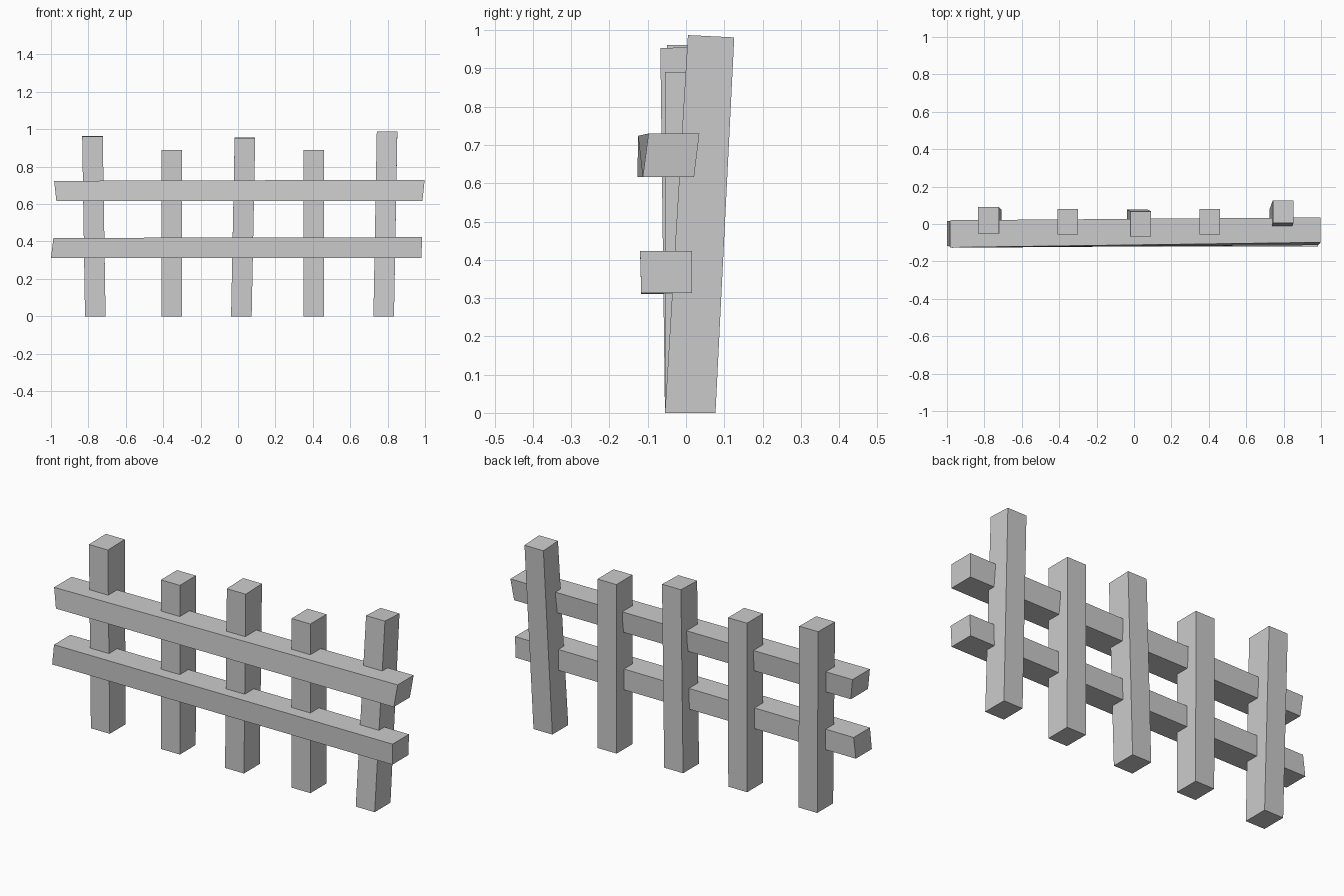
import bpy, bmesh
from mathutils import Vector

if "Cube" in bpy.data.objects:
    bpy.data.objects.remove(bpy.data.objects["Cube"])


def bar(name, start, end):
    """Four-sided bar lofted between two end loops of corners."""
    bm = bmesh.new()
    a = [bm.verts.new(Vector(p)) for p in start]
    b = [bm.verts.new(Vector(p)) for p in end]
    bm.faces.new(a)
    bm.faces.new(b)
    for i in range(4):
        j = (i + 1) % 4
        bm.faces.new((a[i], a[j], b[j], b[i]))
    bmesh.ops.recalc_face_normals(bm, faces=bm.faces)
    mesh = bpy.data.meshes.new(name)
    bm.to_mesh(mesh)
    bm.free()
    obj = bpy.data.objects.new(name, mesh)
    bpy.context.collection.objects.link(obj)
    return obj


def post(name, x, lean_x, y_front, y_back, z_front, z_back):
    w = 0.055
    t = x + lean_x
    bar(name,
        [(x - w, -0.055, 0), (x + w, -0.055, 0), (x + w, 0.077, 0), (x - w, 0.077, 0)],
        [(t - w, y_front, z_front), (t + w, y_front, z_front),
         (t + w, y_back, z_back), (t - w, y_back, z_back)])


def rail_end(x_low, x_high, z_low, z_high, front_low, front_high, back_low, back_high):
    return [(x_low, front_low, z_low), (x_low, back_low, z_low),
            (x_high, back_high, z_high), (x_high, front_high, z_high)]


# Upright posts: base x, sideways lean, top front/back y, top front/back z
posts = [(-0.763, -0.015, -0.050, 0.091, 0.961, 0.963),
         (-0.355, 0.000, -0.055, 0.079, 0.890, 0.890),
         (0.018, 0.019, -0.067, 0.068, 0.953, 0.957),
         (0.405, 0.000, -0.055, 0.079, 0.890, 0.890),
         (0.779, 0.018, 0.005, 0.126, 0.987, 0.981)]
for i, p in enumerate(posts):
    post(f"fence_post_{i + 1}", *p)

# Horizontal rails
bar("lower_rail",
    rail_end(-1.0, -0.987, 0.311, 0.419, -0.117, -0.120, 0.016, 0.016),
    rail_end(0.981, 0.984, 0.313, 0.423, -0.117, -0.120, 0.016, 0.016))
bar("upper_rail",
    rail_end(-0.971, -0.983, 0.616, 0.724, -0.127, -0.125, 0.016, 0.020),
    rail_end(0.986, 0.998, 0.616, 0.730, -0.113, -0.098, 0.021, 0.035))
